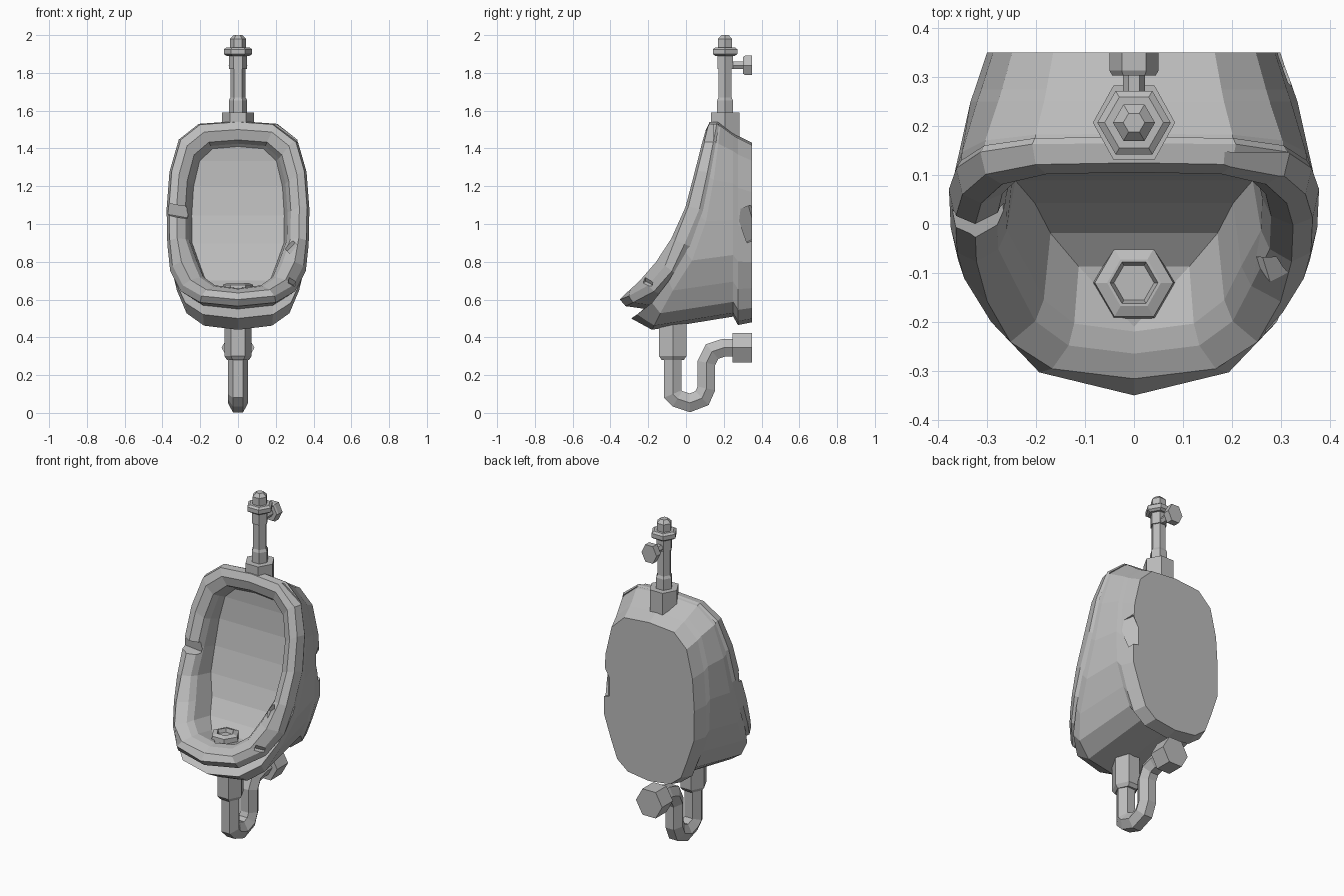
import bpy, bmesh, math
from mathutils import Vector, Euler, Matrix

if "Cube" in bpy.data.objects:
    bpy.data.objects.remove(bpy.data.objects["Cube"])

grey = bpy.data.materials.new("porcelain_grey")
grey.use_nodes = True
COLOUR = (0.5, 0.5, 0.5, 1)
grey.diffuse_color = COLOUR
grey.node_tree.nodes["Principled BSDF"].inputs["Base Color"].default_value = COLOUR


def finish(bm, name):
    bmesh.ops.recalc_face_normals(bm, faces=bm.faces)
    me = bpy.data.meshes.new(name)
    bm.to_mesh(me)
    bm.free()
    me.materials.append(grey)
    ob = bpy.data.objects.new(name, me)
    bpy.context.collection.objects.link(ob)
    return ob


def bridge(bm, a, b):
    n = len(a)
    for i in range(n):
        bm.faces.new((a[i], a[(i + 1) % n], b[(i + 1) % n], b[i]))


def interp(profile, z):
    """Depth y at height z along a profile of (z, y) points, lowest first."""
    if z <= profile[0][0]:
        return profile[0][1]
    for (z0, y0), (z1, y1) in zip(profile, profile[1:]):
        if z <= z1:
            return y0 + (y1 - y0) * (z - z0) / (z1 - z0)
    return profile[-1][1]


# Half outline shared by every section of the bowl, top to bottom
HALF = [(0, 1), (.55, .97), (.83, .8), (.96, .45), (1, .05), (.99, -.33),
        (.95, -.62), (.8, -.84), (.53, -.96), (0, -1)]


def section(bm, width, top, bottom, profile, taper=1):
    mid, half = (top + bottom) / 2, (top - bottom) / 2
    pts = []
    for i, (x, z) in enumerate(HALF):
        z = mid + half * z
        pts.append((x * width * (taper if i > 5 else 1), interp(profile, z), z))
    pts += [(-x, y, z) for x, y, z in pts[-2:0:-1]]
    return [bm.verts.new(p) for p in pts]


def shifted(profile, dy):
    return [(z, y + dy) for z, y in profile]


# Bowl: sections from the wall plate, round the rim and into the basin
RIM = [(.60, -.35), (.65, -.29), (.75, -.185), (.9, -.08), (1.1, .01), (1.4, .085), (1.54, .125)]
OUTER = [(.6, -.35), (.62, -.3), (.675, -.2), (.78, -.11), (.91, -.06), (1.1, .015), (1.54, .125)]
BACK = [(.565, -.32), (.585, -.28), (.643, -.17), (.75, -.075), (.9, -.005), (1.1, .08), (1.54, .165)]
UNDER = [(.5, -.29), (.52, -.26), (.583, -.18), (.7, -.09), (.85, 0), (1.1, .09), (1.54, .168)]
BELLY = [(.44, -.18), (.6, -.1), (.85, .06), (1.1, .13), (1.54, .185)]
BASIN = [(.64, -.21), (.66, -.05), (.78, .04), (.9, .09), (1.04, .13), (1.26, .17), (1.4, .165)]
bm = bmesh.new()
rings = [
    section(bm, .30, 1.43, .48, [(0, .35)], .88),
    section(bm, .325, 1.468, .465, [(0, .275)], .9),
    section(bm, .334, 1.483, .51, [(0, .25)], .9),
    section(bm, .366, 1.535, .44, BELLY, .93),
    section(bm, .368, 1.538, .5, UNDER, .95),
    section(bm, .368, 1.54, .55, shifted(UNDER, .01), .95),
    section(bm, .378, 1.545, .565, BACK),
    section(bm, .365, 1.54, .6, OUTER),
    section(bm, .325, 1.5, .635, shifted(RIM, -.008), .97),
    section(bm, .28, 1.445, .655, shifted(RIM, .02), .9),
    section(bm, .262, 1.425, .66, shifted(RIM, .06), .88),
    section(bm, .245, 1.41, .64, BASIN, .87),
]
for a, b in zip(rings, rings[1:]):
    bridge(bm, a, b)
bm.faces.new(rings[0])
# Back wall and floor of the basin as strips from side to side
inner = rings[-1]
count, last = len(inner), len(HALF) - 1
bm.faces.new((inner[0], inner[1], inner[count - 1]))
for i in range(1, last - 1):
    bm.faces.new((inner[i], inner[i + 1], inner[count - i - 1], inner[count - i]))
bm.faces.new((inner[last - 1], inner[last], inner[last + 1]))
bowl = finish(bm, "bowl")


# Chips knocked out of the bowl: centre, size, rotation in degrees
CHIPS = [
    ((-.34, -.02, 1.07), (.17, .1, .06), (8, 10, 8)),
    ((.322, .35, 1.0), (.09, .09, .18), (20, 0, 40)),
    ((.28, .112, 1.505), (.28, .06, .08), (8, 36, 0)),
    ((.27, -.1, .89), (.06, .06, .06), (20, 40, 30)),
    ((.31, -.22, .7), (.06, .06, .07), (30, 20, 45)),
]
for centre, size, rot in CHIPS:
    bm = bmesh.new()
    bmesh.ops.create_cube(bm, size=1)
    turn = Euler([math.radians(a) for a in rot]).to_matrix()
    for v in bm.verts:
        v.co = turn @ Vector([c * s for c, s in zip(v.co, size)]) + Vector(centre)
    cutter = finish(bm, "chip_cutter")
    cutter.hide_render = True
    mod = bowl.modifiers.new("chip", "BOOLEAN")
    mod.operation = "DIFFERENCE"
    mod.solver = "EXACT"
    mod.object = cutter
    bpy.context.view_layer.objects.active = bowl
    bpy.ops.object.modifier_apply(modifier=mod.name)
    bpy.data.objects.remove(cutter)


def hex_sweep(name, path, radii, stretch=1):
    """Sweep a six-sided section, corners to the sides, along (y, z) points."""
    bm = bmesh.new()
    pts = [Vector((0, y, z)) for y, z in path]
    prev = None
    for i, p in enumerate(pts):
        a = (p - pts[i - 1] if i else pts[1] - p).normalized()
        b = (pts[i + 1] - p).normalized() if i < len(pts) - 1 else a
        t = (a + b).normalized()
        side = Vector((0, -t.z, t.y)) * stretch / t.dot(a)
        ring = [bm.verts.new(p + radii[i] * (Vector((math.cos(k * math.pi / 3), 0, 0))
                + side * math.sin(k * math.pi / 3))) for k in range(6)]
        if prev:
            bridge(bm, prev, ring)
        else:
            bm.faces.new(ring)
        prev = ring
    bm.faces.new(prev)
    return finish(bm, name)


def upright(name, y, steps, stretch=1):
    return hex_sweep(name, [(y, z) for z, r in steps], [r for z, r in steps], stretch)


# Flush valve above the bowl
V = .207
upright("valve_base", V, [(1.45, .084), (1.59, .084)], 1.04)
upright("valve_collar", V, [(1.58, .048), (1.655, .048), (1.67, .04)])
upright("valve_pipe", V, [(1.66, .04), (1.9, .04)])
upright("valve_neck", V, [(1.82, .047), (1.89, .047)])
upright("valve_ring", V, [(1.89, .06), (1.9, .075), (1.925, .075), (1.935, .06)])
upright("valve_cap", V, [(1.93, .043), (1.98, .043), (2.0, .022)])
hex_sweep("knob_stem", [(V, 1.84), (.31, 1.84)], [.022, .022])
hex_sweep("knob", [(.303, 1.84), (.313, 1.84), (.35, 1.84)], [.044, .05, .05], 1.18)

# Waste pipe below the bowl
upright("waste_socket", -.07, [(.28, .058), (.3, .072), (.52, .072)], 1.16)
TRAP = [(-.07, .32), (-.07, .1), (-.045, .075), (.02, .053), (.085, .078),
        (.108, .13), (.108, .265), (.138, .325), (.2, .345), (.26, .345)]
hex_sweep("trap_pipe", TRAP, [.054] * len(TRAP))
hex_sweep("wall_nut", [(.247, .345), (.35, .345)], [.087, .087], 1.03)

# Drain in the basin floor, with a sunken centre
bm = bmesh.new()
bmesh.ops.create_cone(bm, cap_ends=True, segments=6, radius1=.085, radius2=.08, depth=.04,
                      matrix=Matrix.Translation((0, -.12, .658)) @ Matrix.Rotation(math.pi / 6, 4, "Z"))
bm.normal_update()
top = max(bm.faces, key=lambda f: f.calc_center_median().z)
for thickness, depth in ((.025, .01), (.006, 0), (.008, -.022)):
    bmesh.ops.inset_region(bm, faces=[top], thickness=thickness, depth=depth)
finish(bm, "drain")
